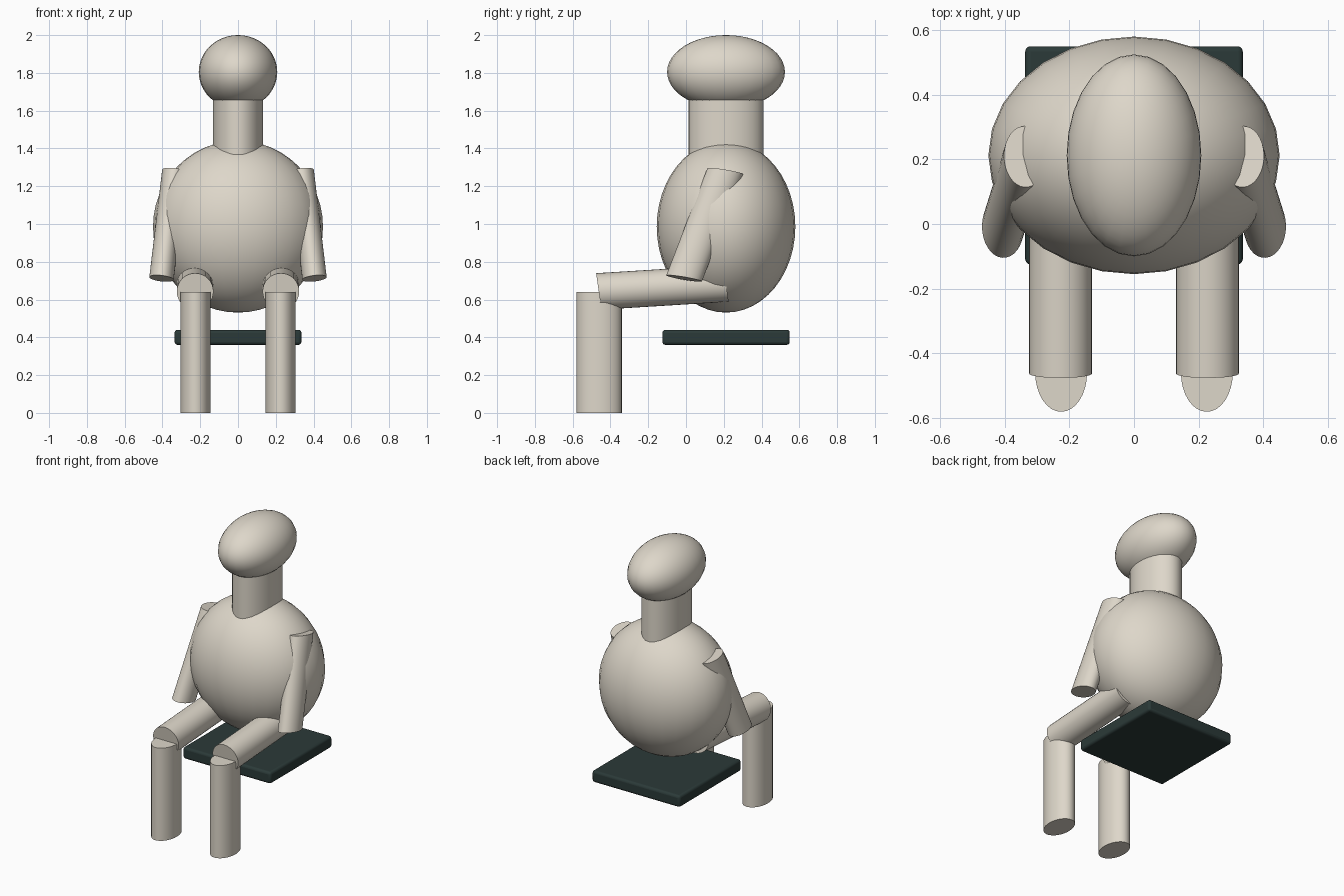
import bpy, math
from mathutils import Vector, Matrix

if "Cube" in bpy.data.objects:
    bpy.data.objects.remove(bpy.data.objects["Cube"])

STRETCH = 1.5  # every limb is round, then stretched front to back


def material(name, rgb):
    m = bpy.data.materials.new(name)
    m.diffuse_color = (*rgb, 1)
    m.use_nodes = True
    m.node_tree.nodes["Principled BSDF"].inputs["Base Color"].default_value = m.diffuse_color
    return m


cream = material("warm cream", (0.73, 0.68, 0.59))
dark = material("dark green slate", (0.024, 0.042, 0.040))


def finish(name, mat):
    ob = bpy.context.object
    ob.name = name
    ob.data.materials.append(mat)
    bpy.ops.object.shade_smooth_by_angle(angle=math.radians(35))
    return ob


def ellipsoid(name, center, radii):
    bpy.ops.mesh.primitive_uv_sphere_add(segments=28, ring_count=24)
    ob = bpy.context.object
    ob.data.transform(Matrix.Translation(center) @ Matrix.Diagonal((*radii, 1)))
    return finish(name, cream)


def limb(name, a, b, r):
    """Cylinder from a to b, built unstretched and then stretched in y."""
    squash = Matrix.Diagonal((1, 1 / STRETCH, 1, 1))
    a, b = squash @ Vector(a), squash @ Vector(b)
    d = b - a
    bpy.ops.mesh.primitive_cylinder_add(vertices=32, radius=r, depth=d.length)
    rot = d.to_track_quat('Z', 'Y').to_matrix().to_4x4()
    bpy.context.object.data.transform(
        squash.inverted() @ Matrix.Translation((a + b) / 2) @ rot)
    return finish(name, cream)


# Torso, neck and head
ellipsoid("torso", (0, 0.212, 0.986), (0.45, 0.367, 0.455))
limb("neck", (0, 0.212, 1.33), (0, 0.212, 1.68), 0.133)
ellipsoid("head", (0, 0.212, 1.805), (0.208, 0.312, 0.195))

# Arms and legs on both sides
for side, s in (("left", 1), ("right", -1)):
    limb(side + "_arm", (s * 0.405, -0.01, 0.712), (s * 0.337, 0.208, 1.28), 0.065)
    limb(side + "_thigh", (s * 0.227, -0.462, 0.643), (s * 0.227, 0.212, 0.685), 0.097)
    limb(side + "_shin", (s * 0.225, -0.46, 0), (s * 0.225, -0.46, 0.64), 0.08)

# Seat slab with softened edges
bpy.ops.mesh.primitive_cube_add(size=1)
bpy.context.object.data.transform(
    Matrix.Translation((0, 0.212, 0.4)) @ Matrix.Diagonal((0.672, 0.674, 0.08, 1)))
seat = finish("seat", dark)
bevel = seat.modifiers.new("soft edges", 'BEVEL')
bevel.width = 0.016
bevel.segments = 3
